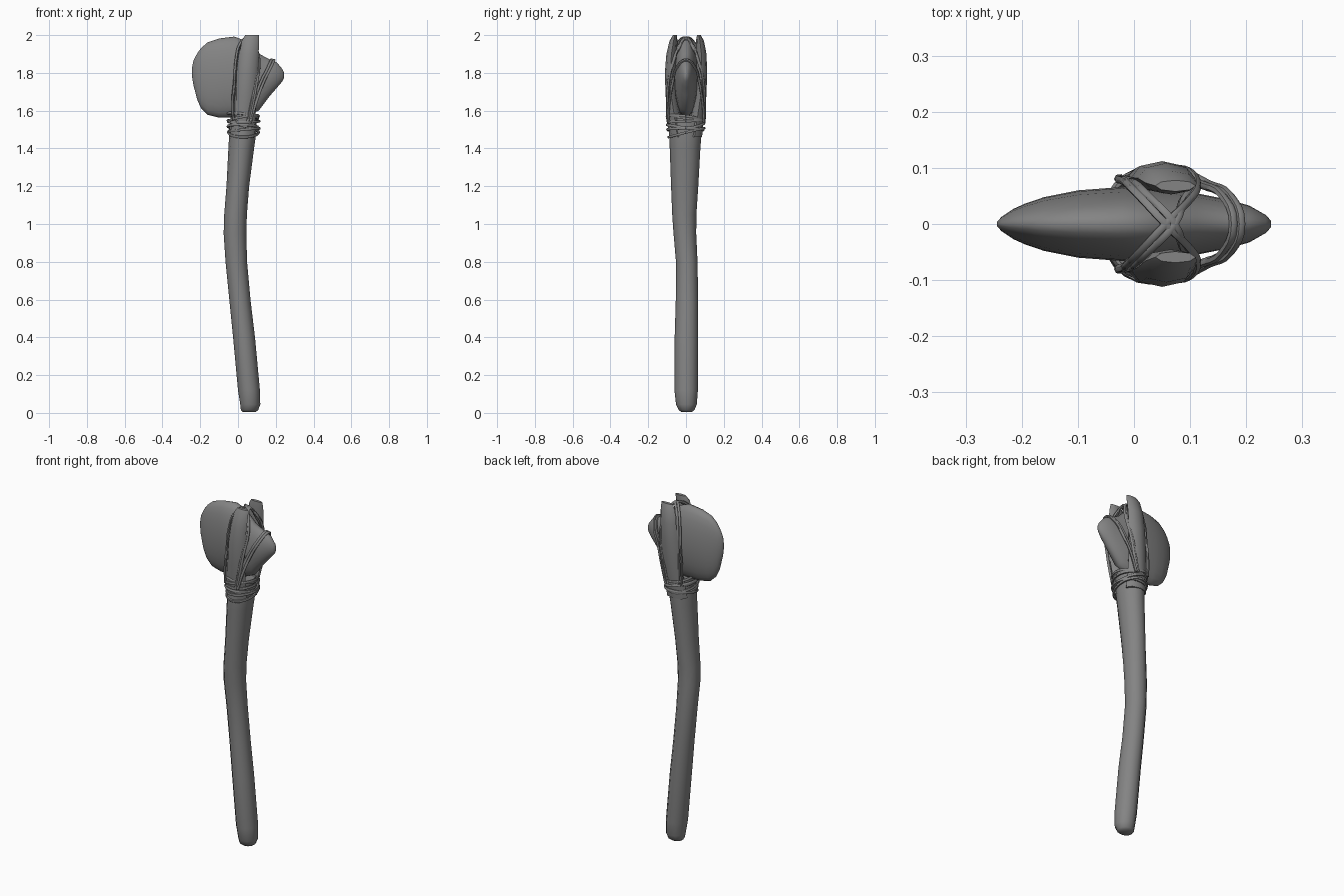
import bpy, bmesh, math
from mathutils import Vector

if "Cube" in bpy.data.objects:
    bpy.data.objects.remove(bpy.data.objects["Cube"])

grey = bpy.data.materials.new("dark_grey")
grey.diffuse_color = (0.23, 0.23, 0.23, 1)
grey.use_nodes = True
grey.node_tree.nodes["Principled BSDF"].inputs["Base Color"].default_value = grey.diffuse_color


def select(ob):
    bpy.ops.object.select_all(action='DESELECT')
    bpy.context.view_layer.objects.active = ob
    ob.select_set(True)


def add(name, data):
    ob = bpy.data.objects.new(name, data)
    bpy.context.collection.objects.link(ob)
    data.materials.append(grey)
    select(ob)
    return ob


def loft(name, rings, angle=40):
    """Skin a list of equal-length point rings and cap both ends."""
    bm = bmesh.new()
    loops = [[bm.verts.new(p) for p in ring] for ring in rings]
    n = len(loops[0])
    for a, b in zip(loops, loops[1:]):
        for i in range(n):
            j = (i + 1) % n
            bm.faces.new((a[i], a[j], b[j], b[i]))
    bm.faces.new(loops[0])
    bm.faces.new(loops[-1])
    bmesh.ops.recalc_face_normals(bm, faces=bm.faces)
    mesh = bpy.data.meshes.new(name)
    bm.to_mesh(mesh)
    bm.free()
    add(name, mesh)
    bpy.ops.object.shade_smooth_by_angle(angle=math.radians(angle))


def circle(n):
    return [(math.cos(2 * math.pi * i / n), math.sin(2 * math.pi * i / n)) for i in range(n)]


def upright(sections, n):
    """Rings from (z, x, y, half width, half depth)."""
    return [[(x + rx * c, y + ry * s, z) for c, s in circle(n)] for z, x, y, rx, ry in sections]


def rope(name, pts, smooth=True, radius=0.0075):
    cu = bpy.data.curves.new(name, 'CURVE')
    cu.dimensions = '3D'
    cu.bevel_depth = radius
    cu.bevel_resolution = 1
    cu.use_fill_caps = True
    cu.resolution_u = 4
    if smooth:
        sp = cu.splines.new('BEZIER')
        sp.bezier_points.add(len(pts) - 1)
        for bp, p in zip(sp.bezier_points, pts):
            bp.co = p
            bp.handle_left_type = bp.handle_right_type = 'AUTO'
    else:
        sp = cu.splines.new('POLY')
        sp.points.add(len(pts) - 1)
        for q, p in zip(sp.points, pts):
            q.co = (*p, 1)
    add(name, cu)
    bpy.ops.object.convert(target='MESH')
    bpy.ops.object.shade_smooth_by_angle(angle=math.radians(60))


# Bent wooden handle
loft("handle", upright([
    (0.005, 0.06, 0.003, 0.034, 0.028), (0.015, 0.061, 0.003, 0.046, 0.042),
    (0.045, 0.065, 0.002, 0.053, 0.055), (0.12, 0.058, 0.001, 0.058, 0.062),
    (0.40, 0.032, 0.002, 0.058, 0.062), (0.60, 0.010, 0.005, 0.056, 0.059),
    (0.80, -0.009, 0.004, 0.057, 0.057), (0.95, -0.016, -0.006, 0.060, 0.060),
    (1.05, -0.013, -0.009, 0.060, 0.064), (1.20, -0.001, -0.007, 0.060, 0.072),
    (1.40, 0.017, -0.005, 0.068, 0.081), (1.50, 0.027, -0.003, 0.072, 0.087),
    (1.57, 0.030, 0.0, 0.068, 0.084)], 12))

# Split prongs gripping the stone
prong = [(1.46, 0.025, 0.045, 0.066, 0.040), (1.56, 0.030, 0.060, 0.062, 0.035),
         (1.68, 0.043, 0.078, 0.057, 0.030), (1.80, 0.050, 0.083, 0.055, 0.029),
         (1.90, 0.058, 0.077, 0.051, 0.027), (1.97, 0.066, 0.066, 0.046, 0.021),
         (2.00, 0.074, 0.059, 0.036, 0.010)]
for name, side, drift in (("front_prong", -1, 0), ("back_prong", 1, 0.009)):
    secs = [(z, x, side * (y + drift * max(0, z - 1.8) / 0.2), rx, ry) for z, x, y, rx, ry in prong]
    loft(name, upright(secs, 8), 50)

# Stone axe head: broad blade to the left, narrow butt to the right
stone = [(-0.244, 1.785, 1.825, 0.004), (-0.236, 1.735, 1.865, 0.013), (-0.215, 1.655, 1.905, 0.027),
         (-0.195, 1.612, 1.932, 0.036), (-0.16, 1.578, 1.962, 0.048), (-0.10, 1.563, 1.982, 0.060),
         (-0.02, 1.563, 1.992, 0.066),
         (0.04, 1.57, 1.97, 0.066), (0.11, 1.60, 1.902, 0.055), (0.17, 1.68, 1.870, 0.043),
         (0.205, 1.72, 1.856, 0.033), (0.235, 1.755, 1.82, 0.016), (0.244, 1.775, 1.80, 0.006)]
loft("stone_head", [[(x, t * c, (lo + hi) / 2 + (hi - lo) / 2 * s) for c, s in circle(24)]
                    for x, lo, hi, t in stone], 50)

# Uneven horizontal lashing
for k in range(7):
    pts = []
    tilt, turn = 0.014 + 0.010 * math.cos(k * 2.3), k * 1.7
    for i in range(25):
        a = 2 * math.pi * i / 24
        grow = 1 + 0.05 * math.sin(k * 1.9 + a)
        pts.append((0.029 + 0.080 * grow * math.cos(a), -0.002 + 0.094 * grow * math.sin(a),
                    1.484 + 0.0145 * k + tilt * math.sin(a + turn)))
    rope(f"binding_{k + 1}", pts, smooth=False)

# Crossing cords over the top of the stone, and loops around the butt
cross = [(-0.025, -0.082, 1.55), (-0.028, -0.080, 1.65), (-0.018, -0.077, 1.76),
         (-0.010, -0.069, 1.87), (0.012, -0.047, 1.955), (0.056, 0.0, 1.985),
         (0.096, 0.040, 1.93), (0.112, 0.064, 1.87), (0.10, 0.092, 1.75), (0.065, 0.098, 1.56)]
for side in (-1, 1):
    for strand in (0, 1):
        d = Vector((0.016, 0, -0.004)) * strand
        pts = [Vector((x, y * -side, z)) + Vector((d.x * (1 if i < 6 else -0.6), 0, d.z))
               for i, (x, y, z) in enumerate(cross)]
        rope(f"cross_cord_{'front' if side < 0 else 'back'}_{strand + 1}", pts)

half = [(0.065, 0.096, 1.54), (0.095, 0.090, 1.64), (0.135, 0.070, 1.75), (0.172, 0.050, 1.825)]
for strand in (0, 1):
    s = -0.014 * strand
    arc = half + [(0.191, 0.0, 1.868)] + [(x, -y, z) for x, y, z in reversed(half)]
    rope(f"butt_cord_{strand + 1}", [(x + s, y, z - s * 0.2) for x, y, z in arc])
